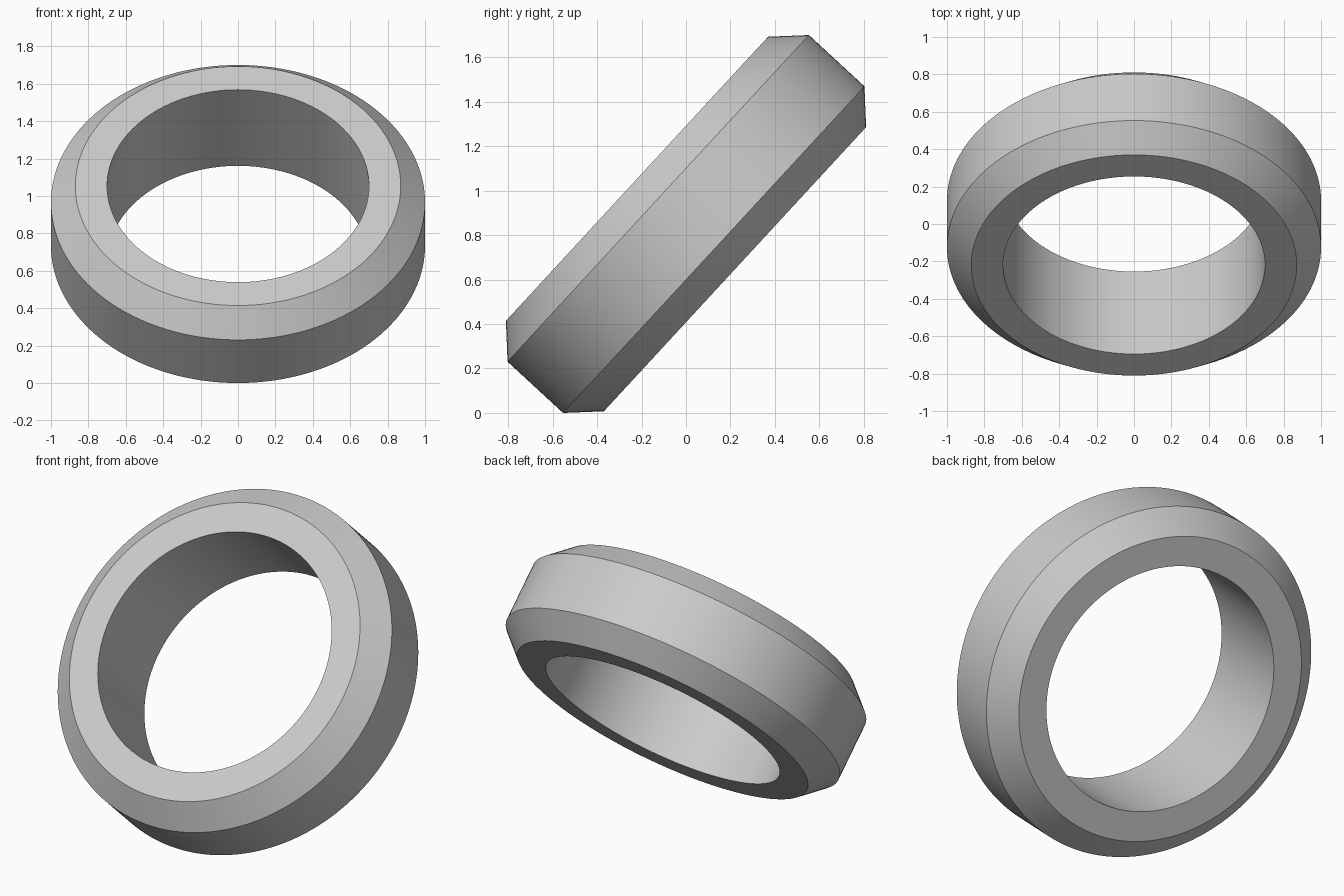
import bpy
import bmesh
from math import radians, tau
from mathutils import Matrix, Vector

SEGMENTS = 128
TILT = radians(47.3)
CENTRE_HEIGHT = 0.85

default_cube = bpy.data.objects.get("Cube")
if default_cube:
    bpy.data.objects.remove(default_cube, do_unlink=True)

# Single matte grey
grey = bpy.data.materials.new("light_grey")
grey.use_nodes = True
colour = (0.6, 0.6, 0.6, 1.0)
grey.diffuse_color = colour
grey.node_tree.nodes["Principled BSDF"].inputs["Base Color"].default_value = colour

# Half of the cross-section (radius, height), mirrored to the other side
half = [(0.70, 0.30), (0.87, 0.30), (1.0, 0.17)]
section = half + [(r, -h) for r, h in reversed(half)]

# Closed cross-section turned around the ring axis
bm = bmesh.new()
verts = [bm.verts.new((r, 0, h)) for r, h in section]
edges = [bm.edges.new((a, b)) for a, b in zip(verts, verts[1:] + verts[:1])]
bmesh.ops.spin(bm, geom=verts + edges, cent=(0, 0, 0), axis=(0, 0, 1),
               angle=tau, steps=SEGMENTS, use_duplicate=False)
bmesh.ops.remove_doubles(bm, verts=bm.verts, dist=0.0001)
bmesh.ops.recalc_face_normals(bm, faces=bm.faces)

# Lean the ring so one flat side faces up and forward
lean = Matrix.Translation(Vector((0, 0, CENTRE_HEIGHT))) @ Matrix.Rotation(TILT, 4, "X")
bmesh.ops.transform(bm, matrix=lean, verts=bm.verts)

mesh = bpy.data.meshes.new("chamfered_ring")
bm.to_mesh(mesh)
bm.free()
mesh.materials.append(grey)
ring = bpy.data.objects.new("chamfered_ring", mesh)
bpy.context.collection.objects.link(ring)

# Smooth around the ring, crisp at the chamfer edges
bpy.ops.object.select_all(action="DESELECT")
ring.select_set(True)
bpy.context.view_layer.objects.active = ring
bpy.ops.object.shade_smooth_by_angle(angle=radians(30))
